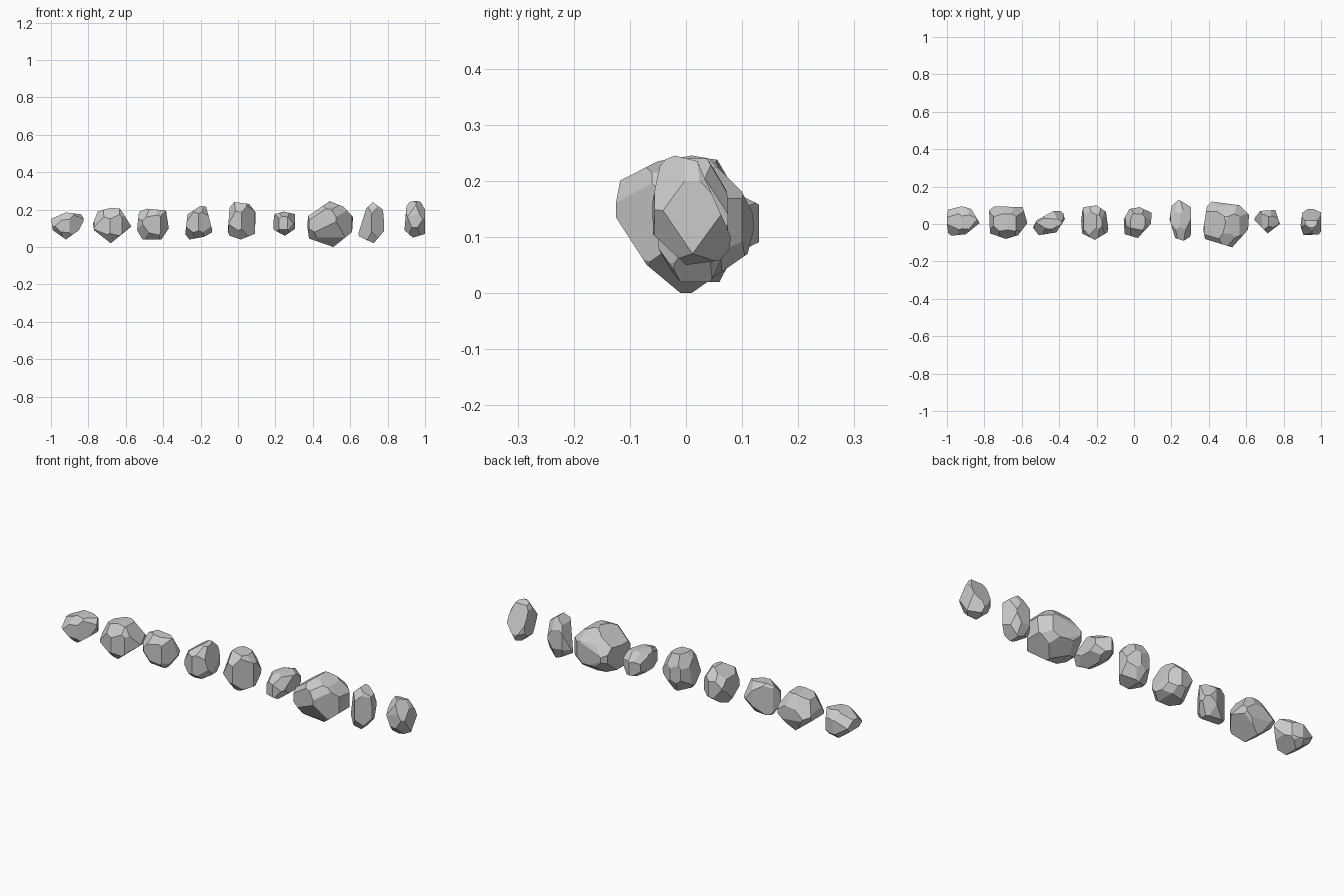
import bpy, bmesh, random
from mathutils import Vector

if "Cube" in bpy.data.objects:
    bpy.data.objects.remove(bpy.data.objects["Cube"])

random.seed(11)


def slice_off(bm, point, normal):
    """Cut the rock with a plane, drop the outer piece and cap the hole."""
    geom = bm.verts[:] + bm.edges[:] + bm.faces[:]
    bmesh.ops.bisect_plane(bm, geom=geom, dist=1e-5, plane_co=point,
                           plane_no=normal, clear_outer=True)
    rim = [e for e in bm.edges if e.is_boundary]
    if rim:
        bmesh.ops.holes_fill(bm, edges=rim, sides=0)


def slice_profile(bm, pts, a, b):
    """Trim the rock to a convex outline lying in axes a, b."""
    cx = sum(p[0] for p in pts) / len(pts)
    cy = sum(p[1] for p in pts) / len(pts)
    for p, q in zip(pts, pts[1:] + pts[:1]):
        n = Vector((q[1] - p[1], p[0] - q[0]))
        if n.dot(Vector((p[0] - cx, p[1] - cy))) < 0:
            n = -n
        co, no = Vector((0, 0, 0)), Vector((0, 0, 0))
        co[a], co[b] = p
        no[a], no[b] = n
        slice_off(bm, co, no.normalized())


def rock(index, front, top, side=None):
    xs, zs = zip(*front)
    ys = [p[1] for p in top]
    lo = Vector((min(xs), min(ys), min(zs)))
    hi = Vector((max(xs), max(ys), max(zs)))
    mid, half = (lo + hi) / 2, (hi - lo) / 2
    bm = bmesh.new()
    bmesh.ops.create_cube(bm, size=2)
    for v in bm.verts:
        v.co = mid + Vector([v.co[i] * half[i] for i in range(3)])
    slice_profile(bm, front, 0, 2)
    slice_profile(bm, top, 0, 1)
    # chipped facets tangent to the enclosing ellipsoid
    dirs = [(x, y, z) for x in (-1, 1) for y in (-1, 1) for z in (-1, 1)]
    if side:
        slice_profile(bm, side, 1, 2)
    else:
        dirs = [(0, y, z) for y in (-1, 1) for z in (-1, 1)] + dirs
    for d in dirs:
        d = Vector([c * random.uniform(.75, 1.25) + random.uniform(-.15, .15) for c in d])
        n = Vector([d[i] / half[i] for i in range(3)])
        p = mid + Vector([d[i] * half[i] for i in range(3)]) / d.length
        slice_off(bm, p, n.normalized())
    bmesh.ops.remove_doubles(bm, verts=bm.verts[:], dist=0.004)
    bmesh.ops.recalc_face_normals(bm, faces=bm.faces[:])
    mesh = bpy.data.meshes.new(f"rock_{index}")
    bm.to_mesh(mesh)
    bm.free()
    bpy.context.collection.objects.link(bpy.data.objects.new(f"rock_{index}", mesh))


# each rock: front outline (x, z), top outline (x, y), optional side outline (y, z)
rock(1, [(-1, .15), (-.92, .185), (-.84, .175), (-.82, .15), (-.85, .09), (-.92, .04), (-.99, .09)],
     [(-1, .075), (-.92, .095), (-.87, .08), (-.825, .005), (-.9, -.055), (-1, -.065)])
rock(2, [(-.775, .125), (-.75, .19), (-.68, .21), (-.63, .205), (-.57, .11), (-.68, .02), (-.77, .09)],
     [(-.775, .08), (-.76, .095), (-.595, .09), (-.57, .005), (-.62, -.06), (-.685, -.08), (-.77, -.05)])
rock(3, [(-.54, .09), (-.53, .19), (-.485, .205), (-.385, .195), (-.37, .1), (-.41, .04), (-.51, .04)],
     [(-.54, -.02), (-.52, .02), (-.43, .07), (-.38, .07), (-.37, .025), (-.415, -.045), (-.51, -.06)])
rock(4, [(-.285, .045), (-.27, .175), (-.2, .22), (-.17, .215), (-.135, .08), (-.18, .055), (-.26, .04)],
     [(-.285, .04), (-.27, .09), (-.2, .1), (-.15, .065), (-.135, -.04), (-.21, -.085), (-.28, -.05)])
rock(5, [(-.055, .08), (-.045, .21), (-.02, .24), (.06, .23), (.095, .185), (.09, .07), (.015, .04), (-.045, .06)],
     [(-.055, .025), (-.025, .08), (.03, .09), (.095, .06), (.09, 0), (.02, -.075), (-.05, -.055)])
rock(6, [(.185, .1), (.195, .175), (.245, .19), (.31, .175), (.31, .1), (.25, .06), (.195, .09)],
     [(.19, .025), (.2, .095), (.24, .13), (.305, .09), (.305, -.065), (.265, -.09), (.22, -.075)])
rock(7, [(.37, .11), (.375, .165), (.49, .245), (.565, .215), (.615, .16), (.61, .08), (.51, 0), (.38, .045)],
     [(.37, -.03), (.39, .095), (.415, .12), (.565, .1), (.615, .05), (.61, -.03), (.525, -.125), (.38, -.08)],
     [(-.128, .195), (-.05, .235), (.01, .245), (.04, .24), (.1, .18), (.125, .13), (.11, .07), (.01, 0),
      (-.01, 0), (-.07, .05), (-.125, .135)])
rock(8, [(.64, .06), (.685, .205), (.72, .24), (.775, .2), (.785, .09), (.725, .02)],
     [(.64, .025), (.675, .07), (.755, .075), (.78, 0), (.715, -.05)])
rock(9, [(.89, .09), (.9, .215), (.92, .245), (.975, .245), (1, .2), (1, .07), (.935, .05)],
     [(.89, -.01), (.9, .06), (.935, .085), (1, .08), (1, -.055), (.905, -.06)],
     [(-.07, .115), (-.045, .235), (-.02, .245), (.02, .235), (.08, .1), (.075, .06), (0, .05)])
